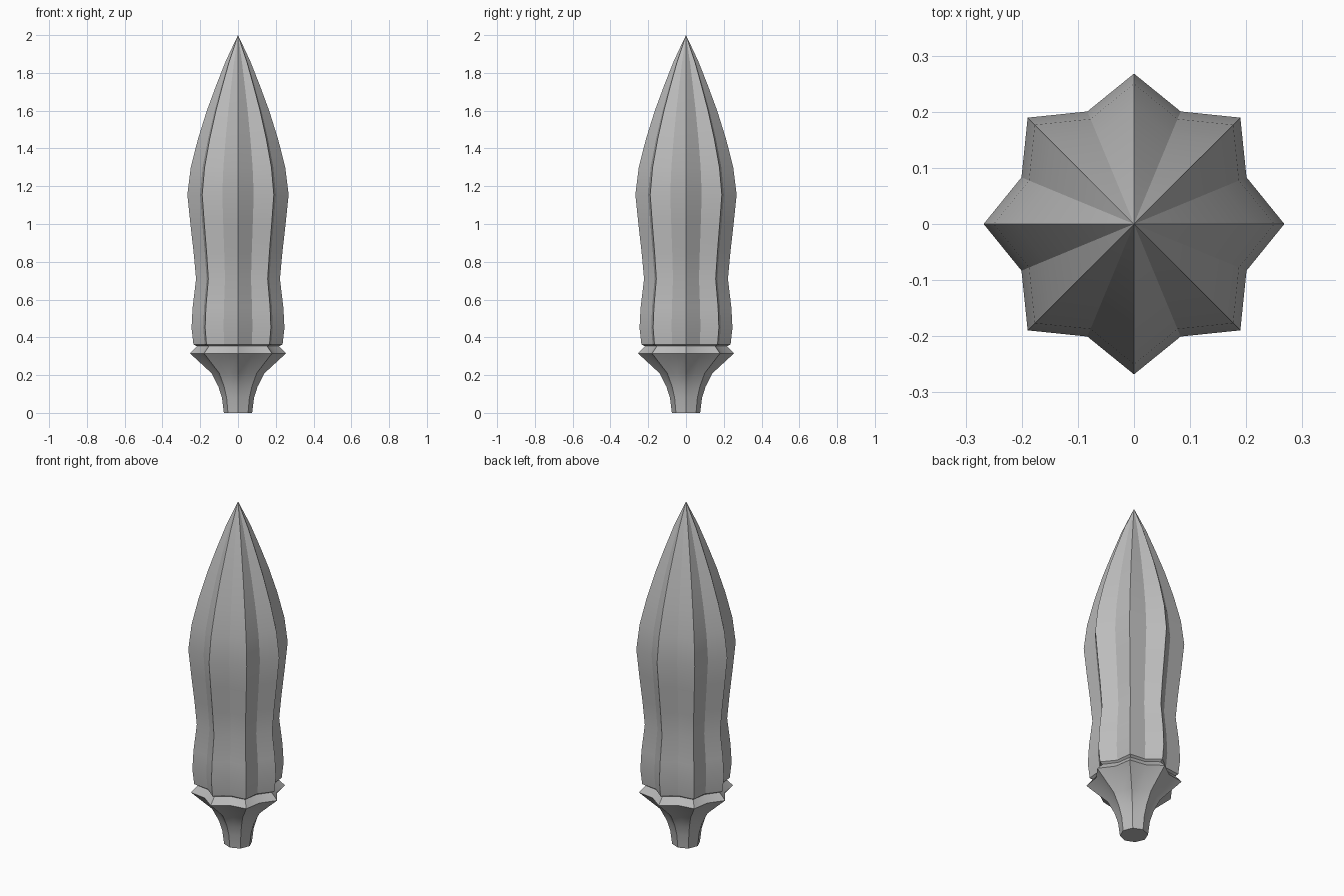
import bpy
import bmesh
from math import cos, sin, pi, radians

cube = bpy.data.objects.get("Cube")
if cube:
    bpy.data.objects.remove(cube, do_unlink=True)

POINTS = 8

grey = bpy.data.materials.new("plain_grey")
grey.use_nodes = True
colour = (0.5, 0.5, 0.5, 1)
grey.diffuse_color = colour
grey.node_tree.nodes["Principled BSDF"].inputs["Base Color"].default_value = colour


def star_ring(bm, z, ridge, valley_ratio):
    """Star-shaped ring with ridges and valleys alternating around the axis."""
    ring = []
    for i in range(POINTS * 2):
        r = ridge * (valley_ratio if i % 2 else 1)
        a = pi * i / POINTS
        ring.append(bm.verts.new((r * cos(a), r * sin(a), z)))
    return ring


def loft(name, profile, tip=None):
    """Skin star rings given as (z, ridge radius, valley ratio)."""
    bm = bmesh.new()
    rings = [star_ring(bm, *p) for p in profile]
    n = POINTS * 2
    for low, high in zip(rings, rings[1:]):
        for i in range(n):
            j = (i + 1) % n
            bm.faces.new((low[i], low[j], high[j], high[i]))
    bm.faces.new(rings[0][::-1])
    if tip is None:
        bm.faces.new(rings[-1])
    else:
        apex = bm.verts.new((0, 0, tip))
        for i in range(n):
            bm.faces.new((rings[-1][i], rings[-1][(i + 1) % n], apex))
    bmesh.ops.recalc_face_normals(bm, faces=bm.faces)
    mesh = bpy.data.meshes.new(name)
    bm.to_mesh(mesh)
    bm.free()
    mesh.materials.append(grey)
    obj = bpy.data.objects.new(name, mesh)
    bpy.context.collection.objects.link(obj)
    bpy.ops.object.select_all(action="DESELECT")
    obj.select_set(True)
    bpy.context.view_layer.objects.active = obj
    bpy.ops.object.shade_smooth_by_angle(angle=radians(30))
    return obj


# Flared stem ending in a bevelled star collar
loft("stem_and_collar", [
    (0, 0.075, 0.924), (0.08, 0.085, 0.92), (0.14, 0.104, 0.9),
    (0.21, 0.14, 0.87), (0.315, 0.254, 0.83), (0.353, 0.218, 0.83),
])

# Fluted spear-shaped body
loft("fluted_body", [
    (0.353, 0.218, 0.83), (0.362, 0.236, 0.81), (0.45, 0.246, 0.81),
    (0.56, 0.24, 0.81), (0.71, 0.222, 0.81), (0.85, 0.235, 0.81),
    (1.0, 0.252, 0.81), (1.155, 0.268, 0.81), (1.3, 0.25, 0.81),
    (1.45, 0.212, 0.81), (1.6, 0.165, 0.81), (1.73, 0.117, 0.81),
    (1.86, 0.066, 0.81),
], tip=2.0)
